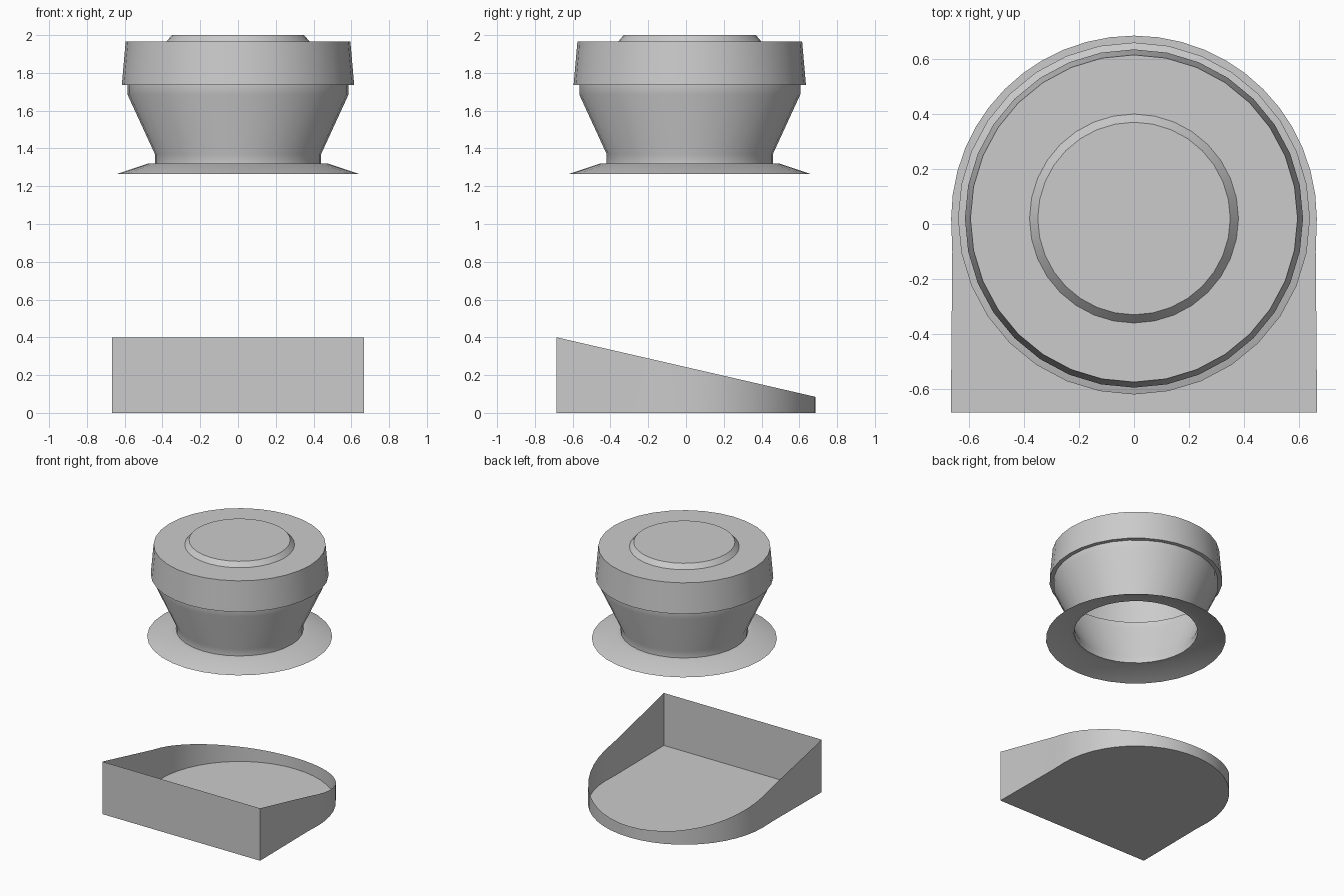
import bpy, math

if "Cube" in bpy.data.objects:
    bpy.data.objects.remove(bpy.data.objects["Cube"])

SEG = 32
CY = 0.02  # centre line of the round parts


def make(name, verts, faces, angle=30):
    me = bpy.data.meshes.new(name)
    me.from_pydata(verts, [], faces)
    ob = bpy.data.objects.new(name, me)
    bpy.context.collection.objects.link(ob)
    bpy.ops.object.select_all(action='DESELECT')
    ob.select_set(True)
    bpy.context.view_layer.objects.active = ob
    bpy.ops.object.shade_smooth_by_angle(angle=math.radians(angle))
    return ob


def lathe(name, profile, cap=False):
    """Revolve (radius, z) points, listed bottom to top, into a thin shell."""
    verts = [(r * math.cos(2 * math.pi * i / SEG),
              CY + r * math.sin(2 * math.pi * i / SEG), z)
             for r, z in profile for i in range(SEG)]
    faces = [(k * SEG + i, k * SEG + (i + 1) % SEG,
              (k + 1) * SEG + (i + 1) % SEG, (k + 1) * SEG + i)
             for k in range(len(profile) - 1) for i in range(SEG)]
    if cap:
        last = (len(profile) - 1) * SEG
        faces.append(tuple(range(last, last + SEG)))
    return make(name, verts, faces)


# Hollow body: neck, flared bowl, overhanging cap and raised button
lathe("body", [(0.44, 1.32), (0.44, 1.37), (0.585, 1.685), (0.585, 1.737),
               (0.615, 1.737), (0.595, 1.965), (0.38, 1.965), (0.35, 2.0)],
      cap=True)

# Thin sloping flange around the neck
lathe("flange", [(0.64, 1.265), (0.475, 1.32), (0.44, 1.32)])

# Open tray: straight front, rounded back, rim falling towards the back
outline = [(-0.666, -0.685), (0.666, -0.685), (0.661, -0.1)]
outline += [(0.665 * math.cos(math.pi * i / 24),
             CY + 0.665 * math.sin(math.pi * i / 24)) for i in range(25)]
outline.append((-0.661, -0.1))
n = len(outline)
rim = [(x, y, 0.4 - 0.315 * (y + 0.685) / 1.37) for x, y in outline]
verts = [(x, y, 0) for x, y in outline] + rim
faces = [tuple(reversed(range(n)))]
faces += [(i, (i + 1) % n, n + (i + 1) % n, n + i) for i in range(n)]
make("tray", verts, faces)
